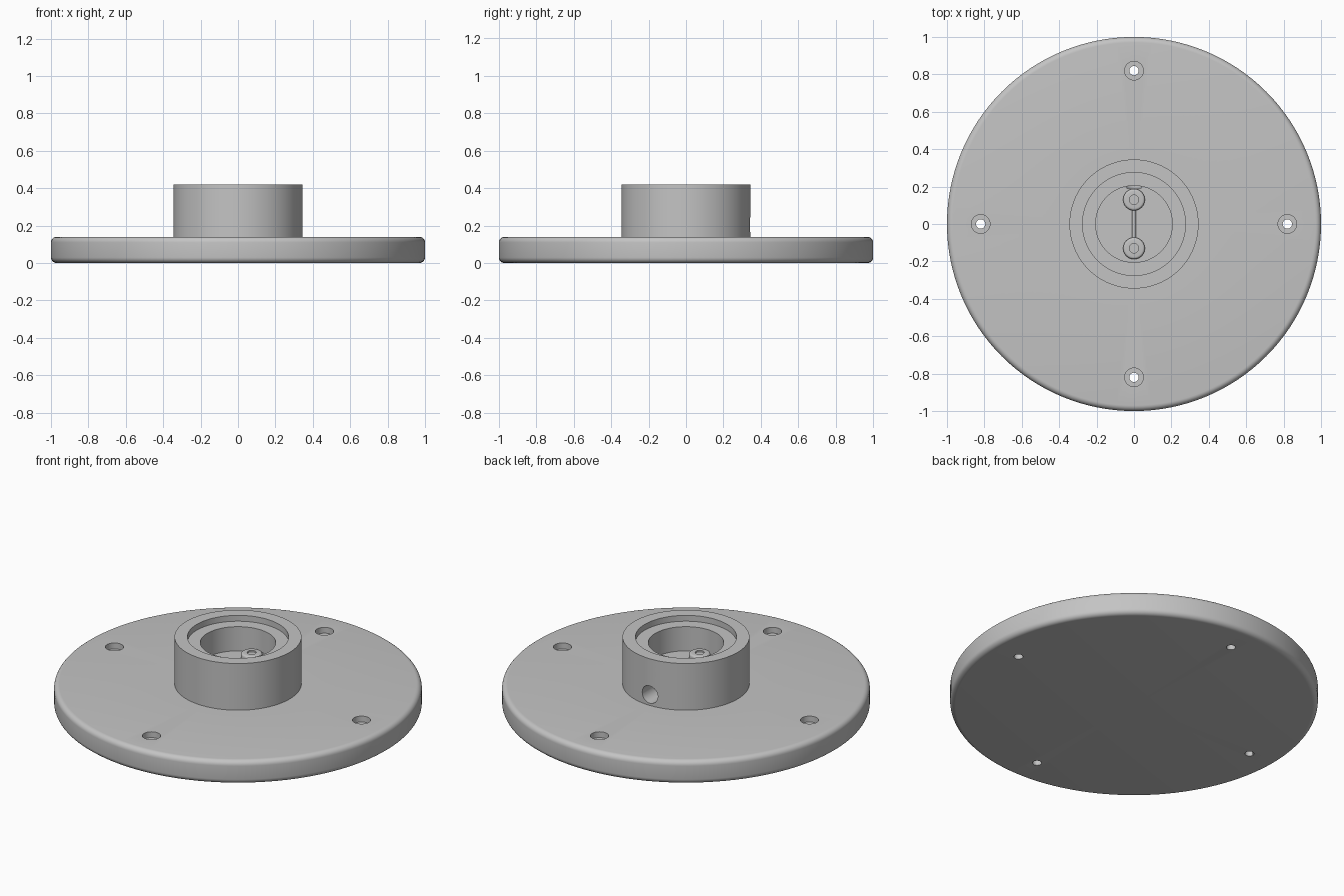
import bpy, bmesh
from math import sin, cos, pi, radians
from mathutils import Matrix, Vector

if "Cube" in bpy.data.objects:
    bpy.data.objects.remove(bpy.data.objects["Cube"])

# One plain grey for everything
grey = bpy.data.materials.new("grey")
grey.use_nodes = True
colour = (0.55, 0.55, 0.55, 1)
grey.diffuse_color = colour
grey.node_tree.nodes["Principled BSDF"].inputs["Base Color"].default_value = colour


def arc(r, z, radius, start, end, steps=6):
    """Quarter-round profile points, angles in degrees."""
    return [(r + radius * cos(radians(start + (end - start) * i / steps)),
             z + radius * sin(radians(start + (end - start) * i / steps)))
            for i in range(steps + 1)]


def lathe(name, profile, segments=48, matrix=None):
    """Closed solid of revolution from (radius, height) points, axis to axis."""
    bm = bmesh.new()
    verts = [bm.verts.new((r, 0, z)) for r, z in profile]
    edges = [bm.edges.new(pair) for pair in zip(verts, verts[1:])]
    bmesh.ops.spin(bm, geom=verts + edges, cent=(0, 0, 0), axis=(0, 0, 1),
                   angle=2 * pi, steps=segments, use_duplicate=False)
    bmesh.ops.remove_doubles(bm, verts=bm.verts, dist=0.0001)
    bmesh.ops.recalc_face_normals(bm, faces=bm.faces)
    if matrix:
        bm.transform(matrix)
    mesh = bpy.data.meshes.new(name)
    bm.to_mesh(mesh)
    bm.free()
    mesh.materials.append(grey)
    obj = bpy.data.objects.new(name, mesh)
    bpy.context.scene.collection.objects.link(obj)
    return obj


def activate(obj):
    bpy.ops.object.select_all(action='DESELECT')
    obj.select_set(True)
    bpy.context.view_layer.objects.active = obj


def smooth(obj):
    activate(obj)
    bpy.ops.object.shade_smooth_by_angle(angle=radians(30))


def cut(obj, cutter):
    mod = obj.modifiers.new("cut", 'BOOLEAN')
    mod.operation = 'DIFFERENCE'
    mod.solver = 'EXACT'
    mod.object = cutter
    activate(obj)
    bpy.ops.object.modifier_apply(modifier=mod.name)
    bpy.data.objects.remove(cutter)


# Round flange with soft edges, hub and stepped socket in one turning
plate_top, hub_top, floor = 0.14, 0.42, 0.24
flange = lathe("flange_and_hub",
               [(0, 0)] + arc(0.97, 0.03, 0.03, -90, 0)
               + arc(0.97, plate_top - 0.03, 0.03, 0, 90)
               + [(0.345, plate_top), (0.345, hub_top), (0.275, hub_top),
                  (0.275, 0.385), (0.205, 0.385), (0.205, floor), (0, floor)],
               segments=128)

# Four counterbored mounting holes
for i in range(4):
    place = Matrix.Rotation(i * pi / 2, 4, 'Z') @ Matrix.Translation((0.82, 0, 0))
    cut(flange, lathe("hole_cutter",
                      [(0, -0.1), (0.025, -0.1), (0.025, 0.105), (0.05, 0.105),
                       (0.05, 0.2), (0, 0.2)], 32, place))

# Cable hole through the back of the hub
place = Matrix.Translation((0, 0.19, 0.205)) @ Matrix.Rotation(-pi / 2, 4, 'X')
cut(flange, lathe("cable_cutter", [(0, 0), (0.052, 0), (0.052, 0.25), (0, 0.25)],
                  32, place))
smooth(flange)

# Two round terminals in the socket
for side, name in ((1, "back_terminal"), (-1, "front_terminal")):
    smooth(lathe(name,
                 [(0, floor - 0.01), (0.058, floor - 0.01)]
                 + arc(0.046, 0.265, 0.012, 0, 90, 4)
                 + [(0.025, 0.277), (0.025, 0.268), (0, 0.268)],
                 40, Matrix.Translation((0, 0.13 * side, 0))))

# Thin bar joining the terminals
place = Matrix.Translation((0, -0.085, 0.252)) @ Matrix.Rotation(-pi / 2, 4, 'X')
smooth(lathe("link_bar", [(0, 0), (0.012, 0), (0.012, 0.17), (0, 0.17)], 16, place))
